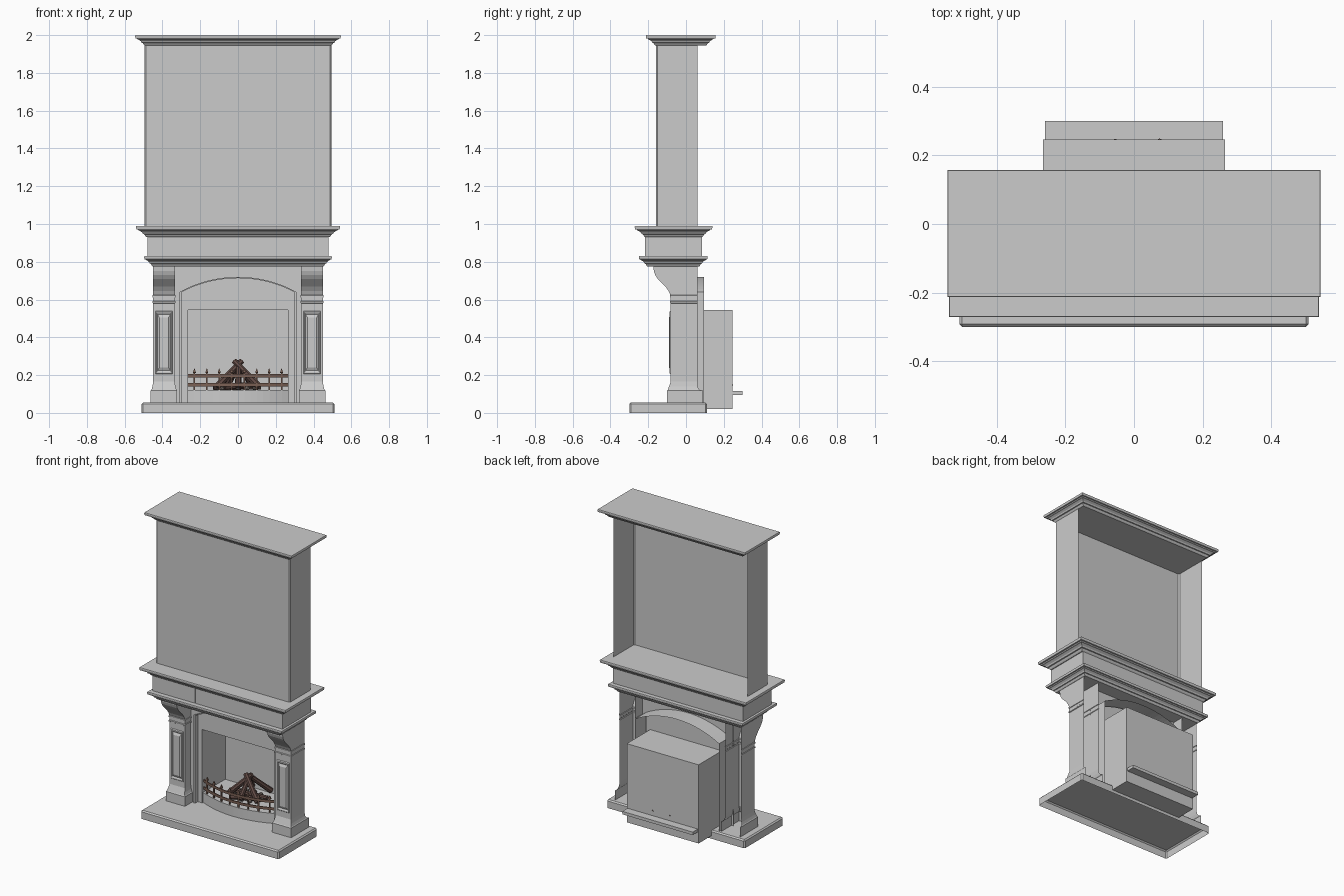
import bpy, bmesh, math, random
from mathutils import Vector, Matrix

if "Cube" in bpy.data.objects:
    bpy.data.objects.remove(bpy.data.objects["Cube"])
random.seed(4)


def add(name, bm, color=None):
    bmesh.ops.remove_doubles(bm, verts=bm.verts, dist=1e-5)
    bmesh.ops.recalc_face_normals(bm, faces=bm.faces)
    me = bpy.data.meshes.new(name)
    bm.to_mesh(me)
    bm.free()
    ob = bpy.data.objects.new(name, me)
    bpy.context.collection.objects.link(ob)
    if color:
        mat = bpy.data.materials.get(color[0]) or bpy.data.materials.new(color[0])
        mat.diffuse_color = (*color[1], 1)
        mat.use_nodes = True
        mat.node_tree.nodes["Principled BSDF"].inputs["Base Color"].default_value = mat.diffuse_color
        me.materials.append(mat)
    return ob


def loft(bm, rings, closed=True, cap0=False, cap1=False):
    """Join point rings of equal length with quads."""
    vs = [[bm.verts.new(p) for p in r] for r in rings]
    n = len(vs[0])
    for a, b in zip(vs, vs[1:]):
        for i in range(n if closed else n - 1):
            j = (i + 1) % n
            bm.faces.new((a[i], a[j], b[j], b[i]))
    if cap0:
        bm.faces.new(vs[0])
    if cap1:
        bm.faces.new(vs[-1])


def make(name, rings, closed=True, cap0=False, cap1=False, color=None):
    bm = bmesh.new()
    loft(bm, rings, closed, cap0, cap1)
    return add(name, bm, color)


def rect(hx, y0, y1, z, o=0):
    return [(-hx - o, y0 - o, z), (hx + o, y0 - o, z), (hx + o, y1 + o, z), (-hx - o, y1 + o, z)]


def box(bm, x0, x1, y0, y1, z0, z1):
    m = Matrix.Translation(((x0 + x1) / 2, (y0 + y1) / 2, (z0 + z1) / 2))
    bmesh.ops.create_cube(bm, size=1, matrix=m @ Matrix.Diagonal((x1 - x0, y1 - y0, z1 - z0, 1)))


def moulding(name, hx, y0, y1, z0, z1, out):
    """Stepped cornice growing outwards from a base rectangle."""
    prof = [(0, 0), (.1, .1), (.25, .2), (.28, .32), (.42, .4), (.55, .6), (.58, .72),
            (.68, .8), (.7, .96), (.92, 1), (1, .97)]
    make(name, [rect(hx, y0, y1, z0 + (z1 - z0) * t, out * o) for t, o in prof], True, True, True)


# Hearth slab, open underneath
bm = bmesh.new()
box(bm, -.51, .51, -.3, .11, 0, .055)
bmesh.ops.delete(bm, geom=[f for f in bm.faces if f.calc_center_median().z < .001], context='FACES')
bmesh.ops.bevel(bm, geom=[e for e in bm.edges if not e.is_boundary], offset=.008, segments=1, affect='EDGES')
add("hearth_slab", bm)

# Chimney breast: open-backed sheet with chamfered front corners
path = [(-.495, .06), (-.495, -.152), (-.487, -.16), (.487, -.16), (.495, -.152), (.495, .06)]
make("chimney_breast", [[(x, y, z) for x, y in path] for z in (.99, 1.95)], False)

# Cornices and frieze
moulding("top_crown", .494, -.162, .106, 1.944, 2.0, .051)
moulding("mantel_shelf", .485, -.217, .085, .93, .99, .055)
moulding("lower_cornice", .452, -.205, .07, .775, .83, .045)
bm = bmesh.new()
box(bm, -.48, .48, -.213, .085, .825, .935)
for a, b in ((-.48, -.166), (-.162, .162), (.166, .48)):
    box(bm, a, b, -.217, -.21, .83, .932)
add("frieze", bm)

# Pilasters: base, shaft, neck band and curved corbel (z, half width, front, back)
SECT = [(.055, .07, -.1, .09), (.118, .07, -.1, .09), (.123, .066, -.096, .07), (.14, .061, -.09, .06),
        (.165, .057, -.081, .06), (.58, .057, -.081, .06), (.583, .061, -.086, .06), (.59, .061, -.086, .06),
        (.593, .058, -.082, .06), (.61, .058, -.082, .06), (.612, .061, -.086, .06), (.622, .061, -.086, .06),
        (.624, .058, -.083, .06), (.645, .058, -.092, .06), (.668, .058, -.108, .06), (.69, .058, -.13, .06),
        (.71, .058, -.15, .06), (.73, .058, -.163, .06), (.75, .058, -.17, .06), (.777, .058, -.173, .06)]
for s, side in ((-1, "left"), (1, "right")):
    c = s * .392
    make(side + "_pilaster", [[(c - w, b, z), (c - w, f, z), (c + w, f, z), (c + w, b, z)]
                              for z, w, f, b in SECT], False)
    # raised panel on the shaft
    rings = []
    for i, y in ((0, -.081), (.003, -.087), (.007, -.087), (.012, -.0825), (.022, -.09)):
        w, z0, z1 = .046 - i, .205 + i * 1.6, .54 - i * 1.6
        rings.append([(c - w, y, z0), (c + w, y, z0), (c + w, y, z1), (c - w, y, z1)])
    make(side + "_pilaster_panel", rings, True, False, True)


# Arched surround
def arch(hw, spring, rise, n=20):
    r = (hw * hw + rise * rise) / (2 * rise)
    a = math.asin(hw / r)
    pts = [(r * math.sin(-a + 2 * a * i / n), spring + rise - r + r * math.cos(-a + 2 * a * i / n))
           for i in range(n + 1)]
    return [(-hw, .055)] + pts + [(hw, .055)]


def at(p, y):
    return [(x, y, z) for x, z in p]


P, Q = arch(.31, .64, .08), arch(.297, .64, .073)
outer = [(x, .777) for x, z in P]
outer[0], outer[-1] = (-.336, .055), (.336, .055)
outer[1], outer[-2] = (-.336, .777), (.336, .777)
opening = [(max(-.265, min(.265, x)), min(z, .545)) for x, z in Q]
make("surround_wall", [at(outer, -.02), at(P, -.02)], False)
make("arch_trim", [at(P, -.02), at(P, -.028), at(Q, -.028), at(Q, 0)], False)
make("arch_shell", [at(P, -.02), at(P, .095)], False)
make("arch_panel", [at(Q, 0), at(opening, 0), at(opening, .1)], False)

# Firebox, open at the front
fr = [(-.265, .02), (.265, .02), (.265, .545), (-.265, .545)]
make("firebox", [at(fr, .095), at(fr, .246)], True, False, True)


# Bowed fire platform and the plate running out behind it
def bow(x):
    return .01 - .06 * (1 - (x / .265) ** 2)


xs = [-.265 + .53 * i / 16 for i in range(17)]
base = [(x, bow(x)) for x in xs] + [(.262, .24), (-.262, .24)]
make("fire_platform", [[(x, y, z) for x, y in base] for z in (.055, .122)], True, False, True)
bm = bmesh.new()
box(bm, -.26, .26, .2, .3, .095, .115)
add("back_plate", bm)

# Fire grate: two bowed rails and spiked bars
RUST = ("rust_iron", (.2, .12, .09))
for nm, z0, z1 in (("lower", .14, .157), ("upper", .188, .205)):
    make("grate_rail_" + nm, [[(x, bow(x) + .006, z0), (x, bow(x) + .012, z0), (x, bow(x) + .012, z1),
                               (x, bow(x) + .006, z1)] for x in xs], True, True, True, RUST)
bm = bmesh.new()
for i in range(8):
    x = -.231 + .066 * i
    y = bow(x) + .009
    rings = [[(x - w, y - w, z), (x + w, y - w, z), (x + w, y + w, z), (x - w, y + w, z)]
             for z, w in ((.122, .004), (.21, .004), (.213, .008), (.236, .0008))]
    loft(bm, rings, True, True, True)
add("grate_bars", bm, RUST)


# Log pile
def log(name, a, b, r):
    a, b = Vector(a), Vector(b)
    d = b - a
    m = Matrix.Translation((a + b) / 2) @ d.to_track_quat('Z', 'Y').to_matrix().to_4x4()
    bm = bmesh.new()
    bmesh.ops.create_cone(bm, cap_ends=True, segments=8, radius1=r, radius2=r * .85, depth=d.length, matrix=m)
    add(name, bm, ("charred_wood", (.12, .07, .06)))


LOGS = [((-.11, .06, .14), (.02, .12, .275), .019), ((.11, .05, .14), (-.02, .11, .275), .019),
        ((-.06, .235, .14), (.01, .11, .27), .018), ((.08, .235, .14), (-.005, .12, .265), .018),
        ((-.13, .11, .138), (.12, .14, .138), .017), ((-.07, .03, .138), (.09, .07, .15), .017),
        ((0, .02, .14), (.005, .11, .26), .017)]
for i, l in enumerate(LOGS):
    log("log_%d" % (i + 1), *l)

# Embers around the logs
bm = bmesh.new()
for i in range(12):
    a = i * math.tau / 12
    m = Matrix.Translation((.1 * math.cos(a), .11 + .07 * math.sin(a), .132))
    bmesh.ops.create_icosphere(bm, subdivisions=1, radius=random.uniform(.012, .02), matrix=m)
add("embers", bm, ("ash", (.2, .17, .15)))
